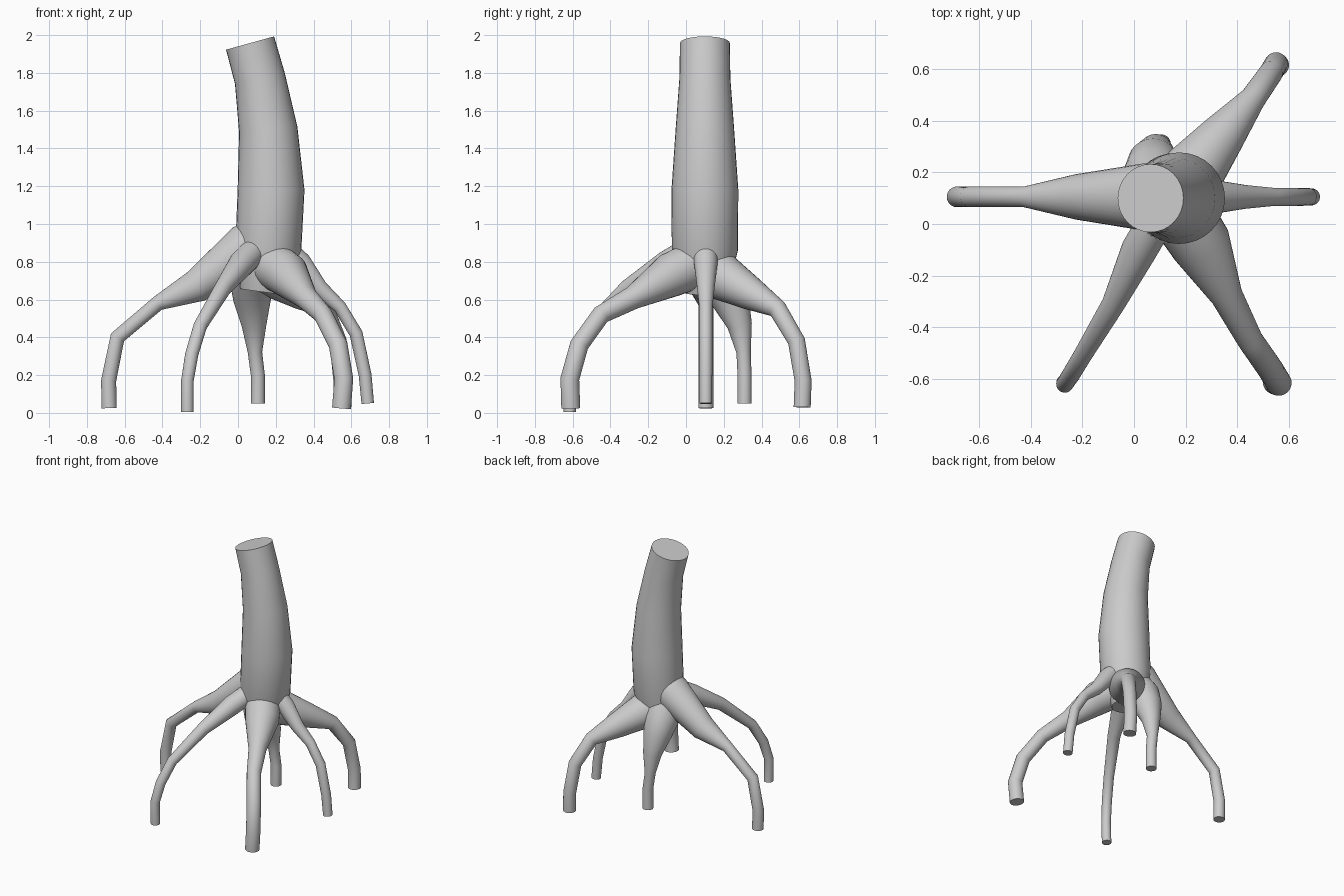
import bpy, bmesh, math
from mathutils import Vector

bark = bpy.data.materials.new("grey_bark")
bark.diffuse_color = (0.6, 0.6, 0.6, 1)
SIDES = 32


def tube(name, stations):
    """Loft a capped round tube through (x, y, z, radius) stations."""
    pts = [Vector(s[:3]) for s in stations]
    bm = bmesh.new()
    rings = []
    side = None
    for i, (p, s) in enumerate(zip(pts, stations)):
        before = (p - pts[i - 1]).normalized() if i else Vector()
        after = (pts[i + 1] - p).normalized() if i < len(pts) - 1 else Vector()
        t = (before + after).normalized()
        # carry the side direction along the path so the tube does not twist
        if side is None:
            side = t.orthogonal()
        side = (side - t * side.dot(t)).normalized()
        up = t.cross(side)
        ring = []
        for k in range(SIDES):
            a = 2 * math.pi * k / SIDES
            ring.append(bm.verts.new(p + s[3] * (side * math.cos(a) + up * math.sin(a))))
        rings.append(ring)
    for a, b in zip(rings, rings[1:]):
        for k in range(SIDES):
            n = (k + 1) % SIDES
            bm.faces.new((a[k], a[n], b[n], b[k]))
    bm.faces.new(rings[0][::-1])
    bm.faces.new(rings[-1])
    bmesh.ops.recalc_face_normals(bm, faces=bm.faces)
    mesh = bpy.data.meshes.new(name)
    bm.to_mesh(mesh)
    bm.free()
    mesh.materials.append(bark)
    obj = bpy.data.objects.new(name, mesh)
    bpy.context.collection.objects.link(obj)
    bpy.ops.object.select_all(action='DESELECT')
    obj.select_set(True)
    bpy.context.view_layer.objects.active = obj
    bpy.ops.object.shade_smooth_by_angle(angle=math.radians(40))


# Leaning trunk, tapering to a cut top
tube("trunk", [(0.13, 0.1, 0.64, 0.12), (0.16, 0.1, 0.86, 0.175), (0.175, 0.1, 1.18, 0.177),
               (0.16, 0.1, 1.5, 0.155), (0.116, 0.1, 1.77, 0.135), (0.064, 0.1, 1.958, 0.132)])

# Arching stilt roots, from the foot up into the trunk
tube("left_root", [(-0.682, 0.105, 0.025, 0.04), (-0.685, 0.105, 0.17, 0.04),
                   (-0.638, 0.105, 0.4, 0.04), (-0.425, 0.105, 0.58, 0.04),
                   (-0.222, 0.105, 0.67, 0.088), (0.04, 0.105, 0.87, 0.13),
                   (0.15, 0.1, 0.93, 0.13)])
tube("front_left_root", [(-0.268, -0.615, 0.005, 0.033), (-0.268, -0.62, 0.17, 0.033),
                         (-0.245, -0.585, 0.31, 0.035), (-0.2, -0.51, 0.46, 0.036),
                         (-0.08, -0.31, 0.66, 0.045), (0.02, -0.1, 0.79, 0.07),
                         (0.09, 0.02, 0.86, 0.07)])
tube("front_right_root", [(0.548, -0.61, 0.025, 0.05), (0.56, -0.615, 0.18, 0.05),
                          (0.53, -0.565, 0.36, 0.05), (0.45, -0.45, 0.52, 0.05),
                          (0.36, -0.28, 0.61, 0.062), (0.26, -0.08, 0.73, 0.118),
                          (0.17, 0.06, 0.79, 0.125)])
tube("right_root", [(0.687, 0.105, 0.05, 0.033), (0.673, 0.105, 0.2, 0.034),
                    (0.625, 0.105, 0.42, 0.035), (0.54, 0.105, 0.56, 0.035),
                    (0.43, 0.105, 0.66, 0.046), (0.33, 0.105, 0.79, 0.062),
                    (0.2, 0.1, 0.9, 0.068)])
tube("back_right_root", [(0.555, 0.615, 0.03, 0.045), (0.55, 0.62, 0.17, 0.045),
                         (0.53, 0.585, 0.38, 0.046), (0.46, 0.485, 0.55, 0.05),
                         (0.345, 0.345, 0.63, 0.088), (0.22, 0.19, 0.72, 0.125),
                         (0.14, 0.09, 0.77, 0.13)])
tube("back_root", [(0.105, 0.31, 0.05, 0.037), (0.105, 0.31, 0.2, 0.037),
                   (0.09, 0.305, 0.32, 0.038), (0.085, 0.285, 0.46, 0.065),
                   (0.075, 0.24, 0.59, 0.098), (0.075, 0.19, 0.69, 0.12),
                   (0.1, 0.1, 0.8, 0.13)])
